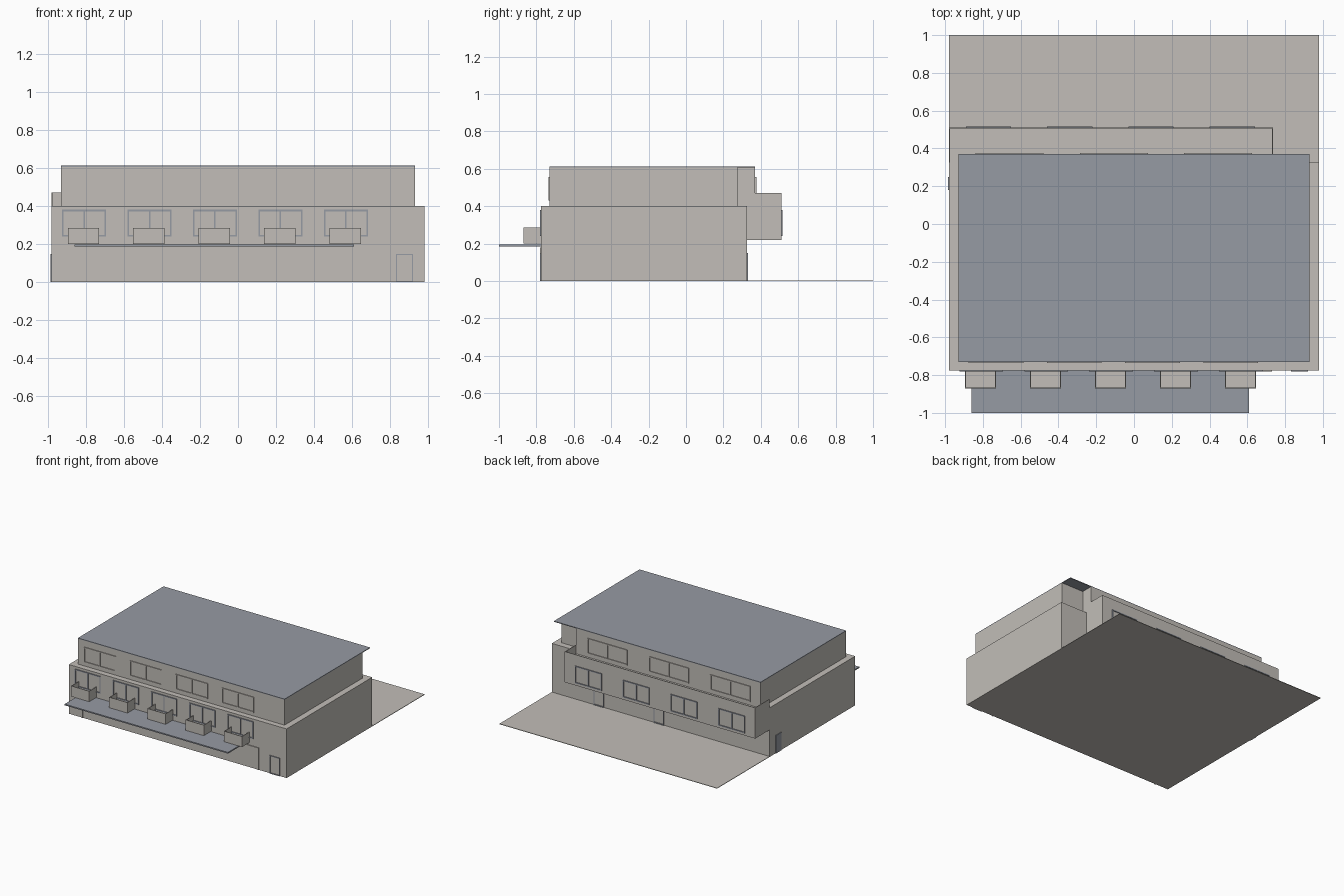
import bpy, bmesh
from mathutils import Matrix, Vector

if "Cube" in bpy.data.objects:
    bpy.data.objects.remove(bpy.data.objects["Cube"])


def material(name, rgb):
    m = bpy.data.materials.new(name)
    m.diffuse_color = (*rgb, 1)
    m.use_nodes = True
    m.node_tree.nodes["Principled BSDF"].inputs["Base Color"].default_value = m.diffuse_color
    return m


WALL = material("warm_grey_wall", (0.54, 0.515, 0.48))
SLATE = material("slate_blue_grey", (0.305, 0.325, 0.37))


def boxes(name, ranges, mat):
    """One object made of boxes given as (x0, x1, y0, y1, z0, z1)."""
    bm = bmesh.new()
    for x0, x1, y0, y1, z0, z1 in ranges:
        mid = Vector(((x0 + x1) / 2, (y0 + y1) / 2, (z0 + z1) / 2))
        size = Matrix.Diagonal((x1 - x0, y1 - y0, z1 - z0, 1))
        bmesh.ops.create_cube(bm, size=1, matrix=Matrix.Translation(mid) @ size)
    mesh = bpy.data.meshes.new(name)
    bm.to_mesh(mesh)
    bm.free()
    mesh.materials.append(mat)
    ob = bpy.data.objects.new(name, mesh)
    bpy.context.collection.objects.link(ob)
    return ob


def frame(x0, x1, z0, z1, y, out, t=0.008, mullion=True, sill=True):
    """Frame bars on a wall at y, standing out towards out (-1 front, 1 back)."""
    ya, yb = sorted((y, y + out * 0.006))
    bars = [(x0, x0 + t, ya, yb, z0, z1), (x1 - t, x1, ya, yb, z0, z1),
            (x0 + t, x1 - t, ya, yb, z1 - t, z1)]
    if sill:
        bars.append((x0 + t, x1 - t, ya, yb, z0, z0 + t))
    if mullion:
        c = (x0 + x1) / 2
        bars.append((c - t / 2, c + t / 2, ya, yb, z0 + t, z1 - t))
    return bars


def window_row(name, first, width, pitch, count, z0, z1, y, out, mat):
    bars = []
    for i in range(count):
        x = first + i * pitch
        bars += frame(x, x + width, z0, z1, y, out)
    boxes(name, bars, mat)


# Ground sheet behind the building
boxes("rear_yard", [(-0.98, 0.98, 0.325, 1.0, 0, 0.004)], WALL)

# Lower storeys, and top storey with a notch at the back right corner
boxes("lower_storeys", [(-0.98, 0.98, -0.775, 0.325, 0, 0.4)], WALL)
boxes("top_storey", [(-0.93, 0.93, -0.73, 0.275, 0.4, 0.606),
                     (-0.93, 0.73, 0.275, 0.37, 0.4, 0.606)], WALL)
boxes("flat_roof", [(-0.93, 0.93, -0.73, 0.37, 0.606, 0.612)], SLATE)

# Rear overhang with an open terrace and a thin parapet
P = 0.005
boxes("rear_overhang", [(-0.98, 0.735, 0.325, 0.51 - P, 0.22, 0.4)], WALL)
boxes("terrace_parapet", [(-0.98, 0.735, 0.51 - P, 0.51, 0.22, 0.47),
                          (-0.98, -0.98 + P, 0.325, 0.51 - P, 0.4, 0.47),
                          (0.735 - P, 0.735, 0.37, 0.51 - P, 0.4, 0.47)], WALL)

# Entrance canopy
boxes("front_canopy", [(-0.86, 0.61, -1.0, -0.775, 0.186, 0.196)], SLATE)

# Front balconies: open trays
trays = []
for i in range(5):
    a = -0.895 + i * 0.344
    b = a + 0.165
    trays += [(a, b, -0.87, -0.775, 0.2, 0.2 + P),
              (a, b, -0.87, -0.87 + P, 0.2 + P, 0.285),
              (a, a + P, -0.87 + P, -0.775, 0.2 + P, 0.285),
              (b - P, b, -0.87 + P, -0.775, 0.2 + P, 0.285)]
boxes("front_balconies", trays, WALL)

# Window rows
window_row("front_lower_windows", -0.925, 0.232, 0.344, 5, 0.24, 0.38, -0.775, -1, SLATE)
window_row("front_upper_windows", -0.875, 0.29, 0.414, 4, 0.43, 0.555, -0.73, -1, WALL)
window_row("rear_upper_windows", -0.84, 0.36, 0.553, 3, 0.43, 0.555, 0.37, 1, WALL)
window_row("rear_lower_windows", -0.89, 0.24, 0.43, 4, 0.24, 0.38, 0.51, 1, SLATE)

# Doors
boxes("front_door_frame", frame(0.83, 0.92, 0, 0.147, -0.775, -1,
                                t=0.006, mullion=False), SLATE)
boxes("shopfront_frame", frame(-0.86, 0.73, 0, 0.18, -0.775, -1,
                               mullion=False, sill=False), WALL)
boxes("rear_doors", frame(-0.03, 0.06, 0.004, 0.15, 0.325, 1, t=0.006, mullion=False)
      + frame(0.51, 0.6, 0.004, 0.15, 0.325, 1, t=0.006, mullion=False), SLATE)
boxes("left_side_door", [(-0.985, -0.98, 0.18, 0.25, 0, 0.147)], SLATE)
